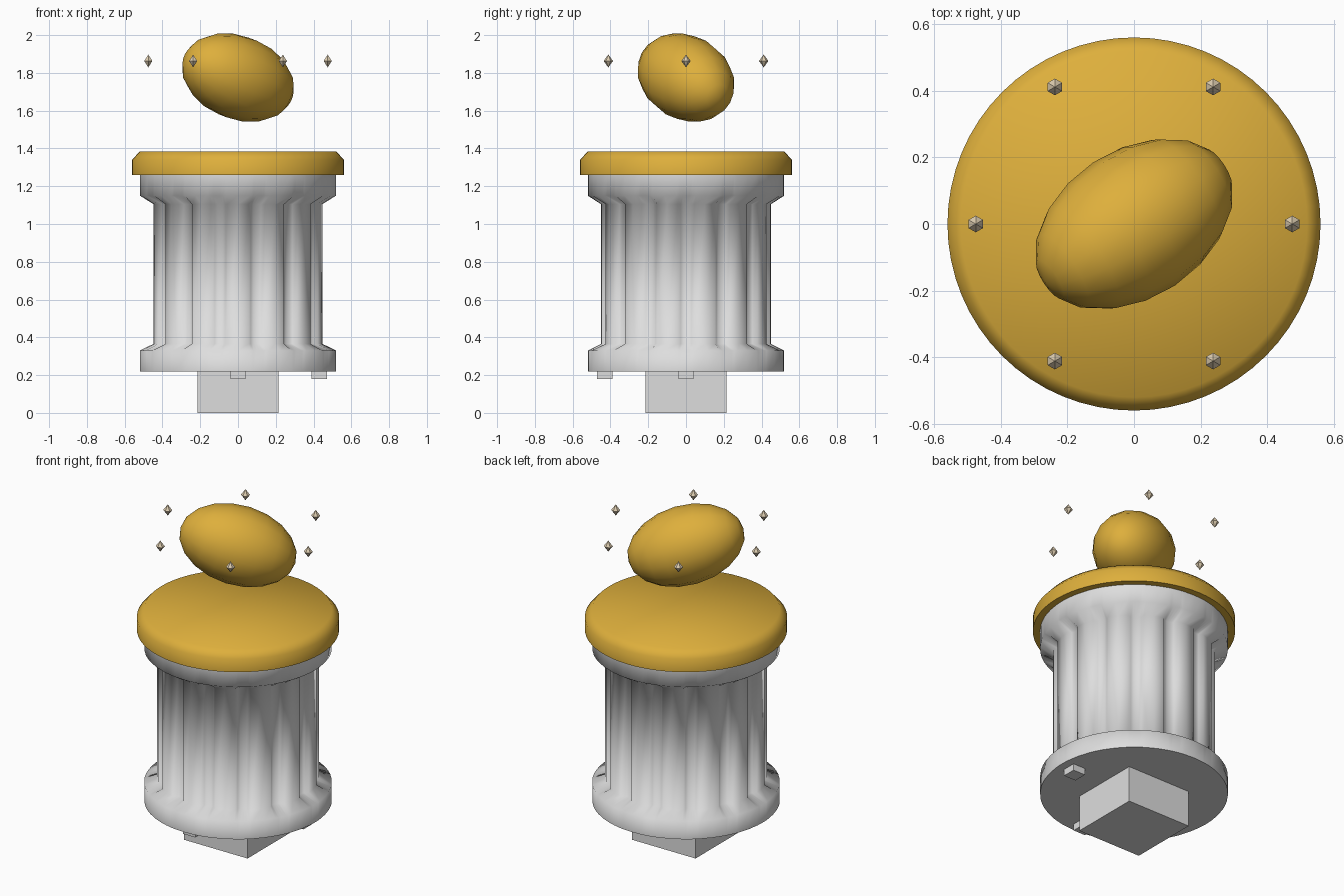
import bpy, bmesh, math
from mathutils import Vector

old = bpy.data.objects.get("Cube")
if old:
    bpy.data.objects.remove(old, do_unlink=True)


def material(name, rgb):
    m = bpy.data.materials.new(name)
    m.use_nodes = True
    m.diffuse_color = (*rgb, 1)
    m.node_tree.nodes["Principled BSDF"].inputs["Base Color"].default_value = (*rgb, 1)
    return m


GOLD = material("gold", (0.73, 0.43, 0.045))
STONE = material("pale stone", (0.73, 0.73, 0.73))
CREAM = material("cream", (0.74, 0.62, 0.44))


def finish(bm, name, mat, smooth=None):
    bmesh.ops.recalc_face_normals(bm, faces=bm.faces)
    mesh = bpy.data.meshes.new(name)
    bm.to_mesh(mesh)
    bm.free()
    ob = bpy.data.objects.new(name, mesh)
    bpy.context.collection.objects.link(ob)
    mesh.materials.append(mat)
    if smooth:
        bpy.ops.object.select_all(action='DESELECT')
        ob.select_set(True)
        bpy.context.view_layer.objects.active = ob
        bpy.ops.object.shade_smooth_by_angle(angle=math.radians(smooth))
    return ob


def box(name, x, y, z0, z1, half):
    bm = bmesh.new()
    bmesh.ops.create_cube(bm, size=1)
    for v in bm.verts:
        v.co = (x + v.co.x * 2 * half, y + v.co.y * 2 * half,
                (z0 + z1) / 2 + v.co.z * (z1 - z0))
    return finish(bm, name, STONE)


def loft(name, rings, mat, smooth):
    """Skin a list of rings of points and close both ends with a fan."""
    bm = bmesh.new()
    loops = [[bm.verts.new(p) for p in ring] for ring in rings]
    n = len(loops[0])
    for a, b in zip(loops, loops[1:]):
        for i in range(n):
            j = (i + 1) % n
            bm.faces.new((a[i], a[j], b[j], b[i]))
    for loop in (loops[0], loops[-1]):
        hub = bm.verts.new((0, 0, loop[0].co.z))
        for i in range(n):
            bm.faces.new((loop[i], loop[(i + 1) % n], hub))
    return finish(bm, name, mat, smooth)


# Fluted column: flat bands separated by rounded grooves
FLUTES = 14
STEP = 2 * math.pi / FLUTES
BAND = math.radians(7.2)      # half width of a band
GROOVE = STEP / 2 - BAND      # half width of a groove
offsets = [(GROOVE * k / 3, 0.03 * math.sqrt(1 - (k / 3) ** 2)) for k in range(-3, 4)]
offsets.append((STEP / 2, 0))


def column_ring(radius, z, fluted):
    ring = []
    for f in range(FLUTES):
        for angle, depth in offsets:
            a = f * STEP + angle
            r = radius - depth * fluted
            ring.append((r * math.cos(a), r * math.sin(a), z))
    return ring


profile = [(0.52, 0.22, 0), (0.52, 0.33, 0), (0.45, 0.365, 1),
           (0.45, 1.105, 1), (0.52, 1.15, 0), (0.52, 1.26, 0)]
loft("column", [column_ring(*p) for p in profile], STONE, 75)


# Lid with a chamfered rim
def circle(r, z, n=64):
    return [(r * math.cos(t * 2 * math.pi / n), r * math.sin(t * 2 * math.pi / n), z)
            for t in range(n)]


loft("lid", [circle(0.56, 1.26), circle(0.56, 1.34), circle(0.52, 1.385)], GOLD, 60)

# Square peg and two small locating lugs underneath
box("base_peg", 0, 0, 0, 0.22, 0.215)
box("left_lug", 0.43, 0, 0.18, 0.22, 0.041)
box("front_lug", 0, -0.43, 0.18, 0.22, 0.041)

# Tilted floating nugget
bm = bmesh.new()
bmesh.ops.create_uvsphere(bm, u_segments=16, v_segments=10, radius=1)
turn = Vector((1, 0.66, -0.4)).to_track_quat('Z', 'Y')
for v in bm.verts:
    v.co = turn @ Vector((v.co.x * 0.222, v.co.y * 0.222, v.co.z * 0.335)) + Vector((0, 0, 1.775))
finish(bm, "floating_nugget", GOLD, 80)

# Ring of six small floating crystals
for k in range(6):
    a = k * math.pi / 3
    bm = bmesh.new()
    bmesh.ops.create_uvsphere(bm, u_segments=6, v_segments=2, radius=0.025)
    for v in bm.verts:
        v.co = (v.co.x + 0.475 * math.cos(a), v.co.y + 0.475 * math.sin(a),
                v.co.z * 1.35 + 1.863)
    finish(bm, f"crystal_{k + 1}", CREAM)
